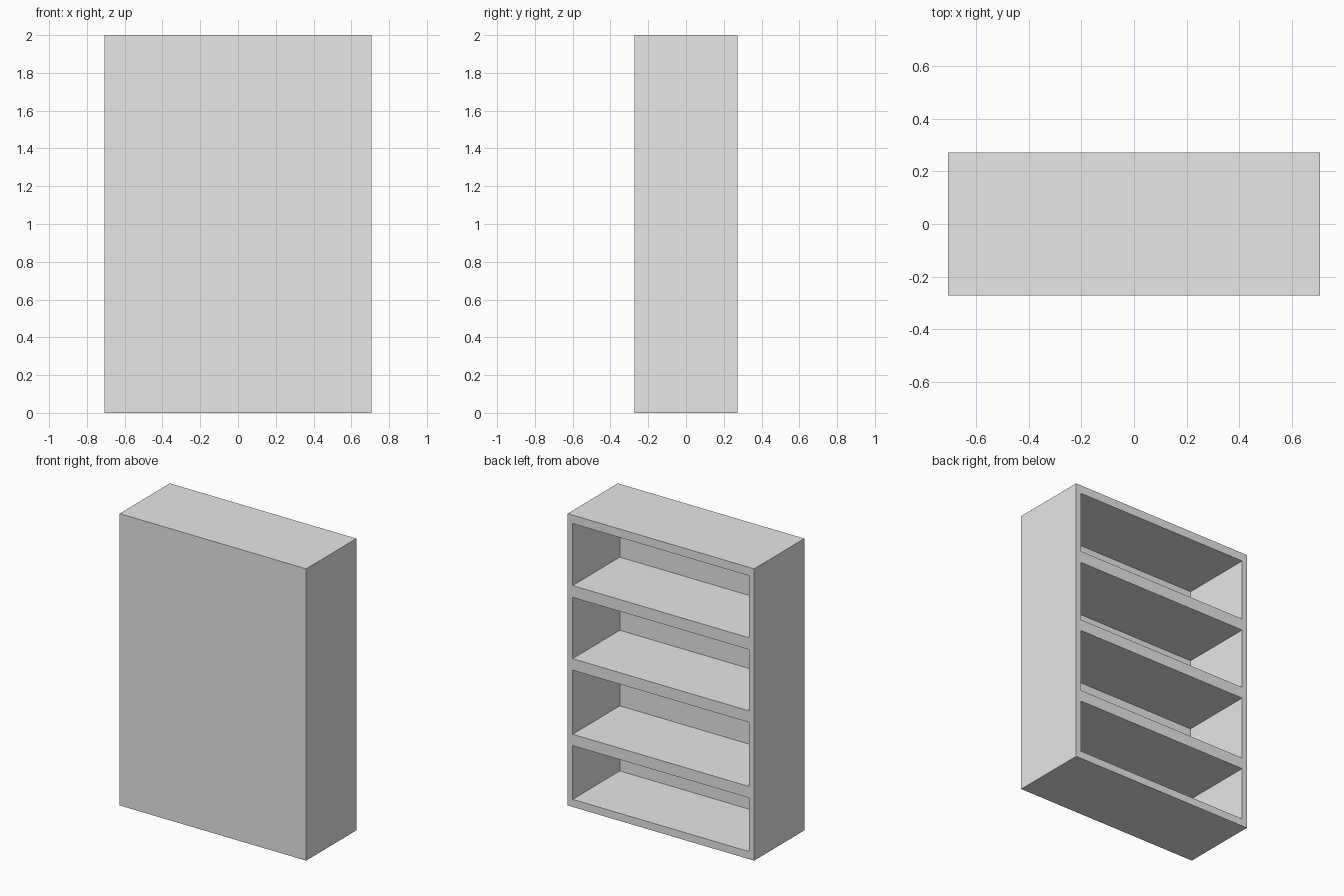
import bpy
import bmesh
from mathutils import Vector

cube = bpy.data.objects.get("Cube")
if cube:
    bpy.data.objects.remove(cube, do_unlink=True)

WIDTH, DEPTH, HEIGHT = 1.414, 0.543, 2.0
SIDE, PANEL = 0.038, 0.033
# Bottom and top of each compartment
COMPARTMENTS = [(0.052, 0.42), (0.498, 0.937), (1.016, 1.436), (1.517, 1.942)]

# Plain grey finish
grey = bpy.data.materials.new("grey")
grey.use_nodes = True
grey.diffuse_color = (0.8, 0.8, 0.8, 1)
grey.node_tree.nodes["Principled BSDF"].inputs["Base Color"].default_value = grey.diffuse_color

# Solid carcass
bm = bmesh.new()
bmesh.ops.create_cube(bm, size=1)
bmesh.ops.scale(bm, vec=(WIDTH, DEPTH, HEIGHT), verts=bm.verts)
bmesh.ops.translate(bm, vec=(0, 0, HEIGHT / 2), verts=bm.verts)


def cut(point, normal):
    bmesh.ops.bisect_plane(bm, geom=bm.verts[:] + bm.edges[:] + bm.faces[:],
                           plane_co=point, plane_no=normal)


# Outline the compartments
inner = WIDTH / 2 - SIDE
for x in (-inner, inner):
    cut((x, 0, 0), (1, 0, 0))
for levels in COMPARTMENTS:
    for z in levels:
        cut((0, 0, z), (0, 0, 1))

# Push the compartments in from the open side, leaving shelves and a panel
bm.normal_update()
for low, high in COMPARTMENTS:
    opening = []
    for face in bm.faces:
        centre = face.calc_center_median()
        if face.normal.y > 0.9 and abs(centre.x) < inner and low < centre.z < high:
            opening.append(face)
    result = bmesh.ops.extrude_face_region(bm, geom=opening)
    moved = [v for v in result["geom"] if isinstance(v, bmesh.types.BMVert)]
    bmesh.ops.translate(bm, vec=Vector((0, PANEL - DEPTH, 0)), verts=moved)
    bmesh.ops.delete(bm, geom=[f for f in opening if f.is_valid], context="FACES_ONLY")

# Merge the flat strips left on the outside
outer = [f for f in bm.faces if f.normal.y < 0.9]
edges = [e for e in bm.edges if len(e.link_faces) == 2 and all(f in outer for f in e.link_faces)]
bmesh.ops.dissolve_limit(bm, angle_limit=0.01, verts=[], edges=edges)
bmesh.ops.recalc_face_normals(bm, faces=bm.faces)

mesh = bpy.data.meshes.new("bookcase")
bm.to_mesh(mesh)
bm.free()
mesh.materials.append(grey)
bpy.context.collection.objects.link(bpy.data.objects.new("bookcase", mesh))
